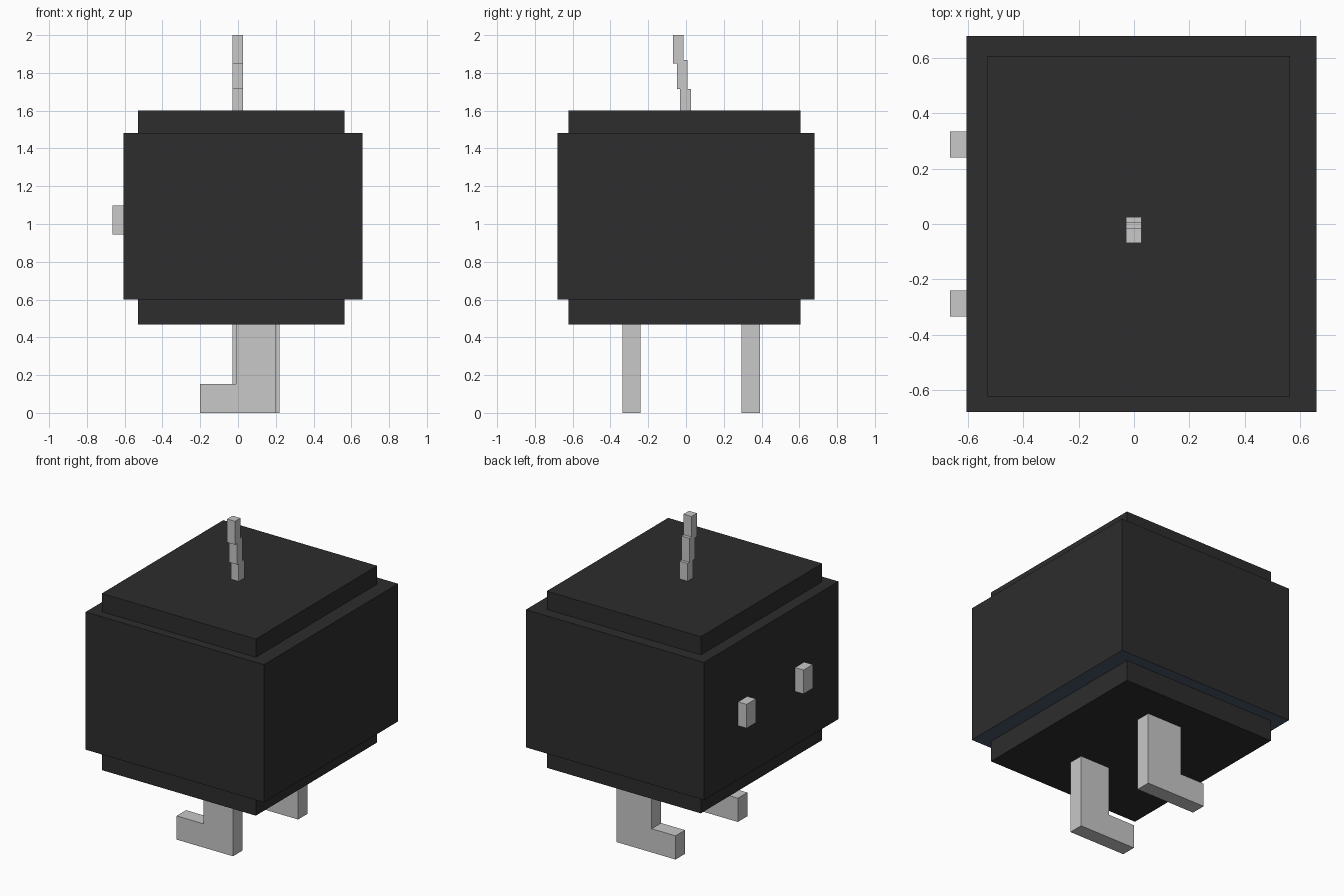
import bpy

if "Cube" in bpy.data.objects:
    bpy.data.objects.remove(bpy.data.objects["Cube"])


def material(name, rgb):
    m = bpy.data.materials.new(name)
    m.diffuse_color = (*rgb, 1)
    m.use_nodes = True
    m.node_tree.nodes["Principled BSDF"].inputs["Base Color"].default_value = m.diffuse_color
    return m


CHARCOAL = material("charcoal", (0.026, 0.026, 0.026))
SLATE = material("slate_blue", (0.07, 0.095, 0.14))
GREY = material("light_grey", (0.58, 0.58, 0.58))


def prism(name, profile, y0, y1, *mats):
    """Extrude an x-z outline from y0 to y1."""
    n = len(profile)
    verts = [(x, y, z) for y in (y0, y1) for x, z in profile]
    faces = [list(range(n)), list(range(2 * n - 1, n - 1, -1))]
    faces += [[i, i + n, (i + 1) % n + n, (i + 1) % n] for i in range(n)]
    mesh = bpy.data.meshes.new(name)
    mesh.from_pydata(verts, [], faces)
    for m in mats:
        mesh.materials.append(m)
    mesh.update()
    obj = bpy.data.objects.new(name, mesh)
    bpy.context.collection.objects.link(obj)
    return obj


def box(name, x0, x1, y0, y1, z0, z1, *mats):
    return prism(name, [(x0, z0), (x1, z0), (x1, z1), (x0, z1)], y0, y1, *mats)


# Main body, with a slate underside
body = box("body", -0.605, 0.66, -0.68, 0.68, 0.60, 1.483, CHARCOAL, SLATE)
for face in body.data.polygons:
    if face.normal.z < -0.5:
        face.material_index = 1

# Narrower slabs above and below the body
box("top_slab", -0.53, 0.563, -0.623, 0.607, 1.483, 1.60, CHARCOAL)
box("bottom_slab", -0.53, 0.563, -0.623, 0.607, 0.467, 0.60, CHARCOAL)

# Eyes on the left side
for side, y in (("front", -0.288), ("back", 0.288)):
    box(side + "_eye", -0.665, -0.605, y - 0.047, y + 0.047, 0.945, 1.098, GREY)

# L-shaped legs with the feet pointing left
for side, y, x0, x1 in (("front", -0.288, -0.01, 0.20), ("back", 0.343, -0.03, 0.22)):
    outline = [(-0.20, 0), (x1, 0), (x1, 0.467), (x0, 0.467), (x0, 0.152), (-0.20, 0.152)]
    prism(side + "_leg", outline, y - 0.048, y + 0.048, GREY)

# Stepped antenna leaning forward
for part, y0, y1, z0, z1 in (("lower", -0.031, 0.026, 1.60, 1.714),
                             ("middle", -0.048, 0.007, 1.714, 1.868),
                             ("upper", -0.069, -0.014, 1.85, 2.0)):
    box(part + "_antenna", -0.029, 0.027, y0, y1, z0, z1, GREY)
